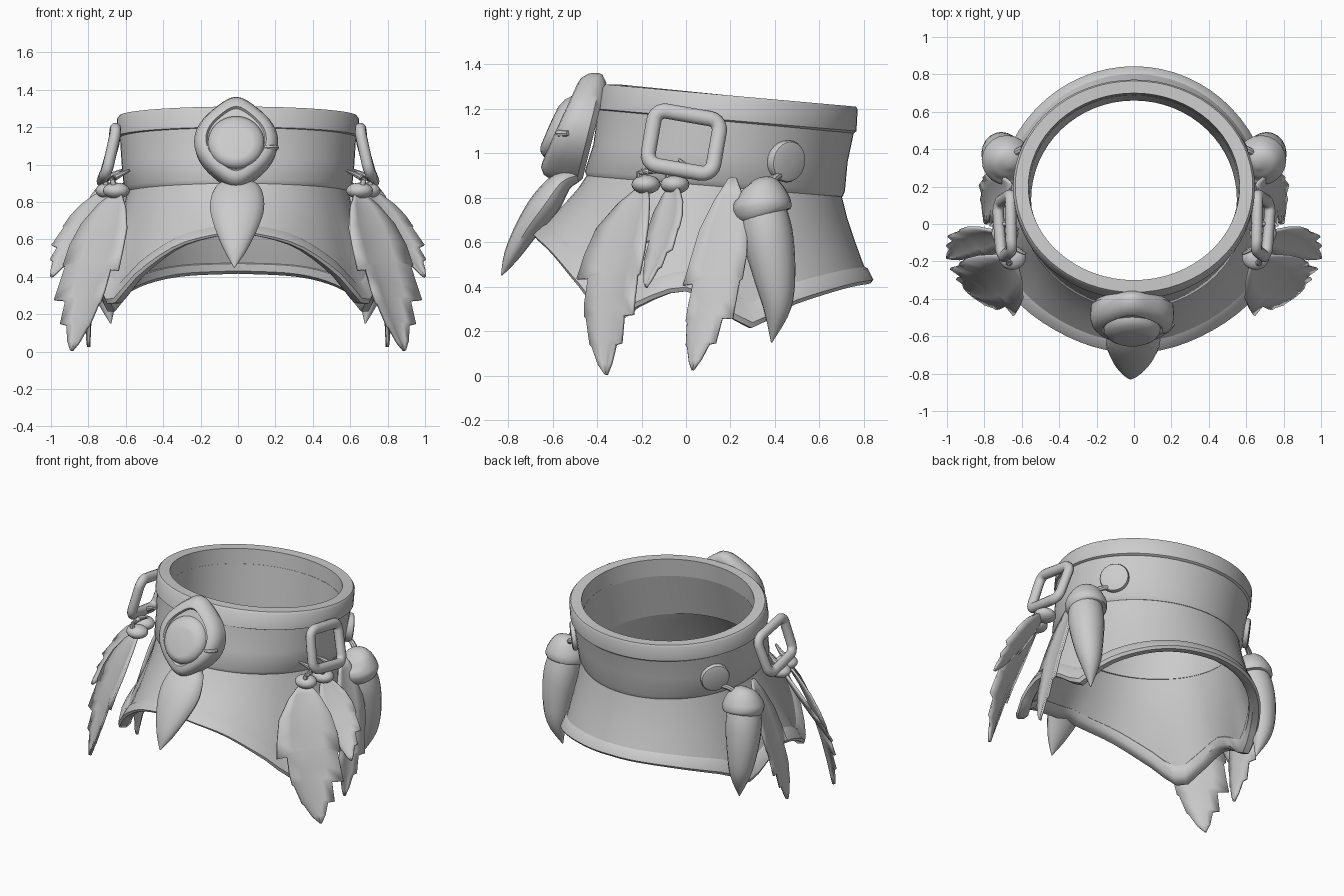
import bpy, bmesh, math
from mathutils import Vector as V

if "Cube" in bpy.data.objects:
    bpy.data.objects.remove(bpy.data.objects["Cube"])

def finish(name, bm, angle=40):
    bmesh.ops.recalc_face_normals(bm, faces=bm.faces)
    me = bpy.data.meshes.new(name)
    bm.to_mesh(me)
    bm.free()
    ob = bpy.data.objects.new(name, me)
    bpy.context.collection.objects.link(ob)
    bpy.ops.object.select_all(action='DESELECT')
    ob.select_set(True)
    bpy.context.view_layer.objects.active = ob
    bpy.ops.object.shade_smooth_by_angle(angle=math.radians(angle))
    return ob

def loft(name, rings, wrap=False, angle=40):
    """Skin rings of points; wrap joins last ring to first, otherwise ends are capped."""
    bm = bmesh.new()
    vs = [[bm.verts.new(p) for p in r] for r in rings]
    n = len(vs[0])
    for i in range(len(vs) if wrap else len(vs) - 1):
        a, b = vs[i], vs[(i + 1) % len(vs)]
        for j in range(n):
            k = (j + 1) % n
            bm.faces.new((a[j], a[k], b[k], b[j]))
    if not wrap:
        bm.faces.new(vs[0])
        bm.faces.new(vs[-1])
    return finish(name, bm, angle)

def smooth_path(pts, sub=4):
    """Catmull-Rom through tuples of any length."""
    out = []
    for i in range(len(pts) - 1):
        p = [pts[max(0, min(len(pts) - 1, i + k))] for k in (-1, 0, 1, 2)]
        for s in range(sub):
            t = s / sub
            out.append(tuple(.5 * (2*b + (c-a)*t + (2*a-5*b+4*c-d)*t*t + (3*b-a-3*c+d)*t**3)
                             for a, b, c, d in zip(*p)))
    return out + [tuple(pts[-1])]

def sweep(name, pts, side, mirror=1, n=16, closed=False, sub=4):
    """Tube along (x, y, z, half_width, half_depth) stations."""
    st = pts if closed else smooth_path(pts, sub)
    ps = [V(s[:3]) for s in st]
    rings = []
    for i, s in enumerate(st):
        a = ps[i - 1] if (i or closed) else ps[0]
        b = ps[(i + 1) % len(ps)] if (i < len(ps) - 1 or closed) else ps[i]
        t = (b - a).normalized()
        u = V(side)
        u = (u - t * u.dot(t)).normalized()
        w = t.cross(u)
        ring = []
        for j in range(n):
            c = 2 * math.pi * j / n
            p = ps[i] + u * max(s[3], .003) * math.cos(c) + w * max(s[4], .003) * math.sin(c)
            ring.append(V((p.x * mirror, p.y, p.z)))
        rings.append(ring)
    return loft(name, rings, closed)

# Collar rings: centre y, x radius, y radius, front z, back z
N = 64
ANG = [2 * math.pi * i / N for i in range(N)]
def hoop(cy, rx, ry, zf, zb):
    return [V((rx * math.sin(a), cy - ry * math.cos(a), zf + (zb - zf) * (1 - math.cos(a)) / 2)) for a in ANG]

loft("top_rim", [hoop(.185, .625, .57, 1.19, 1.09), hoop(.182, .645, .585, 1.20, 1.10),
                 hoop(.197, .647, .575, 1.295, 1.195), hoop(.20, .635, .565, 1.31, 1.21),
                 hoop(.20, .565, .50, 1.31, 1.21), hoop(.19, .56, .50, 1.19, 1.09)], True)
loft("neck_band", [hoop(.182, .632, .577, 1.20, 1.11), hoop(.155, .622, .572, 1.04, .96),
                   hoop(.13, .61, .585, .92, .83), hoop(.13, .59, .575, .895, .805),
                   hoop(.13, .55, .53, .895, .805), hoop(.19, .56, .50, 1.20, 1.11)], True)

# Flared skirt with a scalloped lower edge: (degrees from front, edge height)
EDGE = smooth_path([(0, .64), (24, .57), (43, .42), (58, .255), (70, .33), (84, .385), (97, .30),
                    (107, .22), (122, .32), (150, .40), (180, .42)], 6)
def edge_z(d):
    for (d0, z0), (d1, z1) in zip(EDGE, EDGE[1:]):
        if d <= d1 + 1e-6:
            return z0 + (z1 - z0) * (d - d0) / max(d1 - d0, 1e-6)
    return EDGE[-1][1]

def skirt_ring(t, off):
    f = t ** 1.2
    ring = []
    for a in ANG:
        d = math.degrees(a)
        d = min(d, 360 - d)
        flare = 1 + .09 * f * math.exp(-((d - 60) / 24) ** 2)      # front corners push outward
        ztop = .91 - .10 * (1 - math.cos(a)) / 2
        rx, ry, cy = .59 + .135 * f + off, .57 + .185 * f + off, .13 - .055 * f
        ring.append(V((rx * math.sin(a) * flare, cy - ry * math.cos(a) * (1 + (flare - 1) * .5),
                       ztop + (edge_z(d) - ztop) * t)))
    return ring

loft("skirt", [skirt_ring(t, 0) for t in (0, .25, .5, .75, .98)] +
     [skirt_ring(t, -.04) for t in (.98, .75, .5, .25, 0)], True)
loft("hem", [skirt_ring(*p) for p in ((.80, -.012), (.84, .012), (.97, .018), (1.01, 0),
                                      (1.01, -.04), (.97, -.055), (.87, -.045), (.84, -.03))], True)

# Brooch: pointed oval plate with a raised gem, leaning with the band
def brooch_ring(s, w, dv=0, point=1):
    up, out, c = V((0, .24, .97)), V((0, -.97, .24)), V((-.01, -.47, 1.115))
    ring = []
    for j in range(40):
        a = 2 * math.pi * j / 40
        u = .225 * s * math.cos(a) * (1 - .1 * point * math.sin(a) ** 2)
        v = .225 * s * math.sin(a) + .034 * point * s * math.sin(a) * abs(math.sin(a)) ** 9 + dv
        lean = .18 * v if w > 0 else 0
        ring.append(c + V((u, 0, 0)) + up * v + out * (w - lean))
    return ring
loft("brooch_plate", [brooch_ring(*p) for p in ((.86, -.06), (.98, -.035), (1, .03), (.95, .07), (.84, .095),
                                               (.72, .1), (.68, .085), (.3, .085))])
loft("brooch_gem", [brooch_ring(*p, 0) for p in ((.68, .07, -.02), (.66, .1, -.02), (.58, .122, -.025),
                                                (.45, .135, -.03), (.4, .137, -.03), (.05, .139, -.03))])
for s in (-1, 1):
    sweep("brooch_prong", [(.14, -.575, 1.09, .012, .015), (.175, -.565, 1.09, .018, .018),
                           (.21, -.53, 1.09, .012, .012)], (0, 0, 1), s, 8)

# Front tooth hanging under the brooch
sweep("front_tooth", [(0, -.49, .90, .07, .03), (0, -.56, .87, .125, .05), (-.005, -.635, .77, .145, .068),
                      (-.01, -.715, .66, .115, .055), (-.015, -.785, .54, .06, .035),
                      (-.02, -.83, .45, .003, .003)], (1, 0, 0))

# Feather: (position, left width, right width), paired steps make the barb notches
BARBS = [(0, .15, .15), (.1, .52, .5), (.25, .88, .82), (.4, 1, .98), (.53, 1.08, 1), (.54, .74, .92),
         (.66, .74, .95), (.73, .7, .98), (.74, .64, .6), (.86, .48, .58), (.87, .42, .36), (.95, .22, .2), (1, .03, .03)]
def feather(name, root, mid, tip, side, width, mirror):
    a, b, c = V(root), V(mid), V(tip)
    ctrl = b * 2 - (a + c) / 2
    u = V(side).normalized()
    bm = bmesh.new()
    rows = []
    for t, l, r in BARBS:
        p = a * (1-t)**2 + ctrl * 2*t*(1-t) + c * t*t
        n = u.cross((c - a).normalized()) * -.12 * width
        drop = (c - a) * .04
        row = []
        for q in (p - u*width*l + n*l + drop*l, p - u*width*l*.5 + n*l*.2, p - n * .3,
                  p + u*width*r*.5 + n*r*.2, p + u*width*r + n*r + drop*r):
            row.append(bm.verts.new((q.x * mirror, q.y, max(q.z, .005))))
        rows.append(row)
    for p, q in zip(rows, rows[1:]):
        for j in range(4):
            bm.faces.new((p[j], p[j+1], q[j+1], q[j]))
    ob = finish(name, bm)
    m = ob.modifiers.new("thickness", 'SOLIDIFY')
    m.thickness, m.offset = .014, 0

def ellipsoid(name, c, r, mirror):
    bm = bmesh.new()
    bmesh.ops.create_uvsphere(bm, u_segments=20, v_segments=12, radius=1)
    for v in bm.verts:
        v.co = V(((c[0] + v.co.x*r[0]) * mirror, c[1] + v.co.y*r[1], c[2] + v.co.z*r[2]))
    finish(name, bm)

# Side trinkets, repeated on both sides
for s in (1, -1):
    # rounded rectangular buckle, leaning outward at the bottom
    loop = []
    for cy, cz, a0 in ((.1, .075, 0), (-.1, .075, 90), (-.1, -.075, 180), (.1, -.075, 270)):
        for k in range(6):
            a = math.radians(a0 + 18 * k)
            y, z = cy + .05 * math.cos(a), cz + .05 * math.sin(a)
            y, z = y * .98 + z * .17, z * .98 - y * .17
            loop.append((.695 - .25 * z - .6 * y * y, y - .01, 1.05 + z, .03, .034))
    sweep("buckle", loop, (1, 0, 0), s, 12, True)

    # beads and cords
    for y, x in ((-.18, .65), (-.05, .69)):
        ellipsoid("bead", (x, y, .86), (.072, .065, .043), s)
        sweep("cord", [(x, y, .86, .02, .02), (x + .02, y - .03, .91, .015, .015),
                       (x + .01, y + .05, .93, .018, .018), (x - .07, y + .02, .97, .008, .008)], (0, 1, .3), s, 8)

    feather("broad_feather", (.64, -.19, .85), (.76, -.315, .5), (.89, -.36, 0), (.72, .68, .06), .195, s)
    feather("outer_feather", (.70, -.06, .86), (.84, -.09, .66), (1.0, -.18, .40), (.62, .68, .3), .105, s)
    feather("rear_feather", (.66, .21, .89), (.76, .14, .48), (.80, .03, .025), (.15, 1, .1), .13, s)

    # horn with rounded cap
    sweep("horn", [(.685, .34, .78, .10, .10), (.70, .365, .64, .115, .115), (.71, .395, .47, .098, .098),
                   (.705, .41, .31, .065, .065), (.68, .385, .15, .003, .003)], (0, 1, 0), s, 20)
    sweep("horn_cap", [(.665, .30, .875, .01, .01), (.667, .31, .86, .07, .07), (.675, .33, .82, .112, .112),
                       (.68, .34, .77, .133, .133), (.685, .345, .73, .125, .125),
                       (.685, .35, .71, .09, .09)], (0, 1, 0), s, 20)
    # stud disc on the band and its link
    c, d = V((.535, .45, .965)), V((.78, .6, -.12)).normalized()
    sweep("stud", [(*(c + d * w), r, r) for w, r in ((-.03, .09), (.015, .095), (.025, .09), (.03, .075), (.031, .01))],
          (0, 0, 1), s, 24, sub=1)
    sweep("stud_link", [(.57, .42, .90, .015, .015), (.62, .39, .88, .018, .018), (.66, .36, .83, .018, .018)],
          (0, 1, 0), s, 8)
